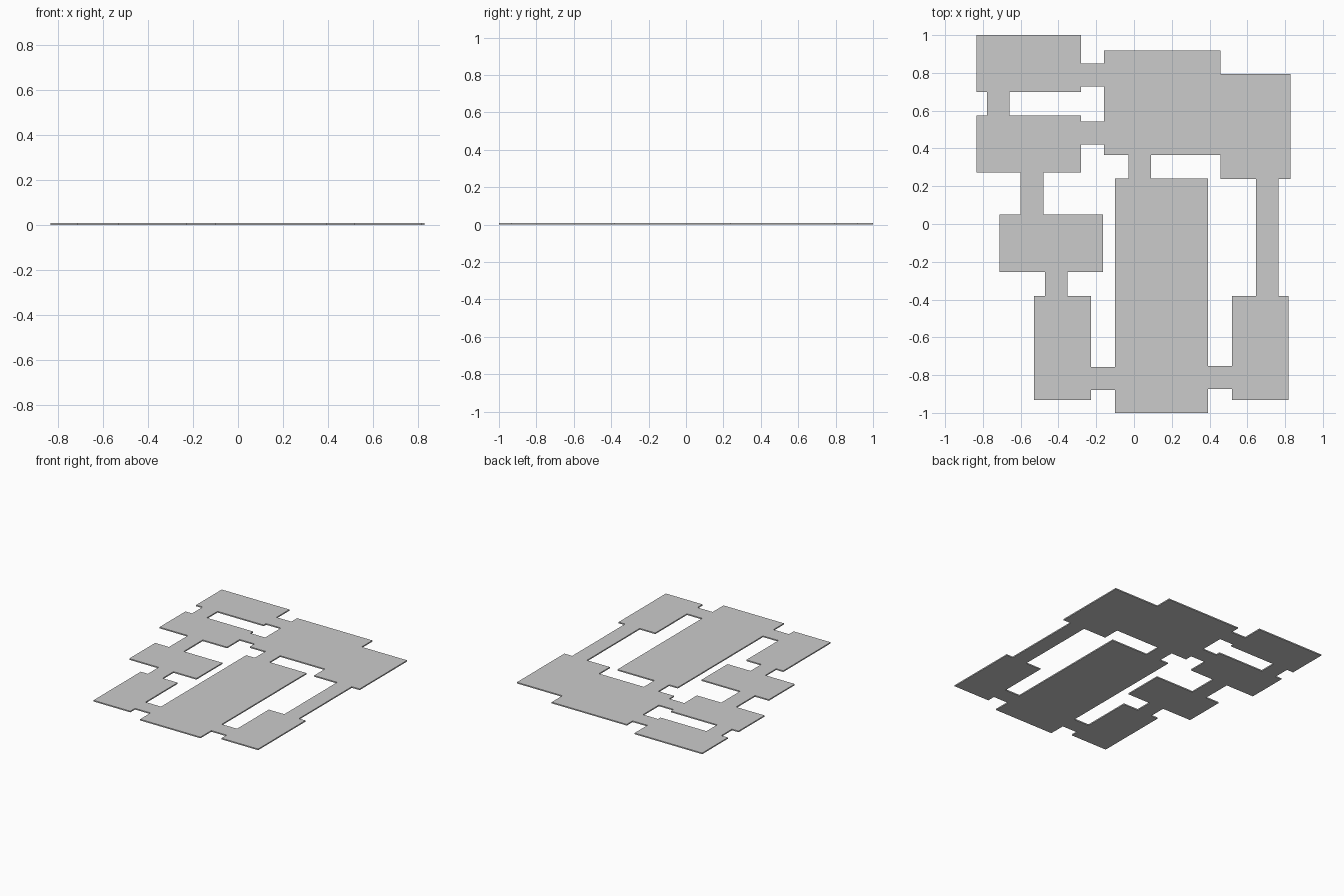
import bpy
import bmesh

if "Cube" in bpy.data.objects:
    bpy.data.objects.remove(bpy.data.objects["Cube"])

THICK = 0.009


def slab(name, x0, x1, y0, y1):
    """Thin floor slab resting on z = 0."""
    bm = bmesh.new()
    bmesh.ops.create_cube(bm, size=1)
    bmesh.ops.scale(bm, vec=(x1 - x0, y1 - y0, THICK), verts=bm.verts)
    mesh = bpy.data.meshes.new(name)
    bm.to_mesh(mesh)
    bm.free()
    obj = bpy.data.objects.new(name, mesh)
    obj.location = ((x0 + x1) / 2, (y0 + y1) / 2, THICK / 2)
    bpy.context.collection.objects.link(obj)


# Room floors: x min, x max, y min, y max
rooms = {
    "room_northwest": (-0.833, -0.28, 0.70, 1.0),
    "room_west_upper": (-0.833, -0.28, 0.272, 0.575),
    "room_west_lower": (-0.713, -0.163, -0.253, 0.05),
    "room_southwest": (-0.53, -0.228, -0.933, -0.38),
    "room_north": (-0.158, 0.457, 0.365, 0.918),
    "room_northeast": (0.457, 0.829, 0.238, 0.793),
    "great_hall": (-0.101, 0.393, -1.0, 0.24),
    "room_southeast": (0.518, 0.818, -0.933, -0.38),
}

# Corridor floors bridging the gaps between rooms
corridors = {
    "corridor_northwest_north": (-0.28, -0.158, 0.728, 0.85),
    "corridor_west_north": (-0.28, -0.158, 0.42, 0.543),
    "corridor_northwest_west": (-0.779, -0.658, 0.575, 0.70),
    "corridor_west": (-0.60, -0.479, 0.05, 0.272),
    "corridor_west_southwest": (-0.472, -0.351, -0.38, -0.253),
    "corridor_southwest_hall": (-0.228, -0.101, -0.878, -0.756),
    "corridor_north_hall": (-0.03, 0.09, 0.24, 0.365),
    "corridor_hall_southeast": (0.393, 0.518, -0.873, -0.751),
    "corridor_east": (0.645, 0.765, -0.38, 0.238),
}

for name, rect in {**rooms, **corridors}.items():
    slab(name, *rect)
